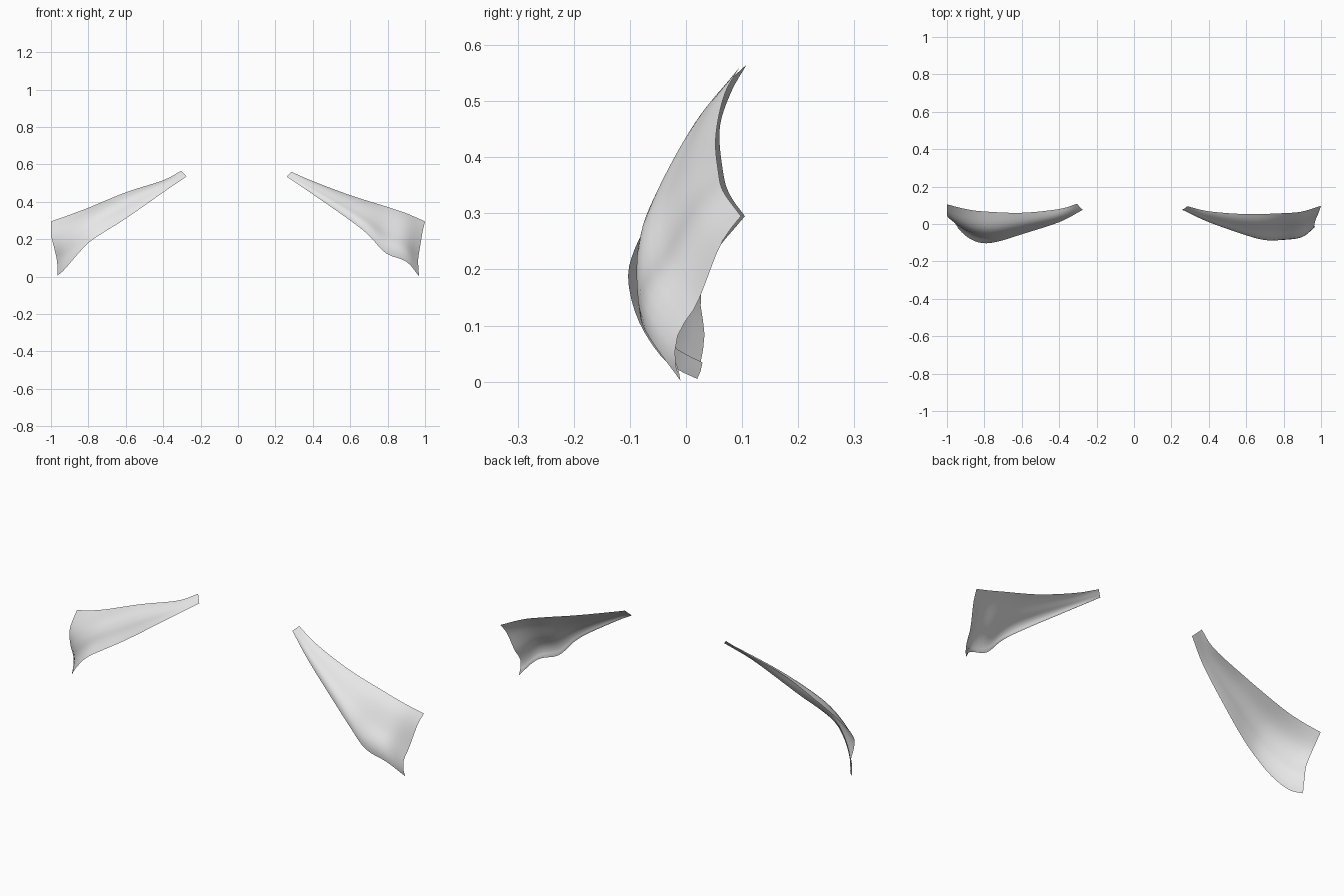
import bpy, bmesh
from mathutils import Vector

if "Cube" in bpy.data.objects:
    bpy.data.objects.remove(bpy.data.objects["Cube"])

NU, NV = 32, 12

mat = bpy.data.materials.new("light grey cloth")
mat.diffuse_color = (0.8, 0.8, 0.8, 1)
mat.use_nodes = True
mat.node_tree.nodes["Principled BSDF"].inputs["Base Color"].default_value = mat.diffuse_color


def curve(points):
    """Smooth curve through the points, evaluated by arc length 0..1."""
    p = [Vector(q) for q in points]
    e = [2 * p[0] - p[1]] + p + [2 * p[-1] - p[-2]]
    dense = []
    for i in range(1, len(e) - 2):
        a, b, c, d = e[i - 1:i + 3]
        for k in range(12):
            t = k / 12
            dense.append(0.5 * (2 * b + (c - a) * t + (2 * a - 5 * b + 4 * c - d) * t * t
                                + (3 * b - a - 3 * c + d) * t ** 3))
    dense.append(p[-1])
    acc = [0]
    for a, b in zip(dense, dense[1:]):
        acc.append(acc[-1] + (b - a).length)

    def at(t):
        s = t * acc[-1]
        for i in range(len(dense) - 1):
            if s <= acc[i + 1] + 1e-9:
                return dense[i].lerp(dense[i + 1], (s - acc[i]) / (acc[i + 1] - acc[i]))
        return dense[-1]
    return at


def sheet(name, f, nu, nv, flip):
    bm = bmesh.new()
    g = [[bm.verts.new(f(i / nu, j / nv)) for j in range(nv + 1)] for i in range(nu + 1)]
    for i in range(nu):
        for j in range(nv):
            q = [g[i][j], g[i + 1][j], g[i + 1][j + 1], g[i][j + 1]]
            bm.faces.new(q[::-1] if flip else q).smooth = True
    me = bpy.data.meshes.new(name)
    bm.to_mesh(me)
    bm.free()
    me.materials.append(mat)
    ob = bpy.data.objects.new(name, me)
    bpy.context.collection.objects.link(ob)


def panel(name, lower, upper, outer, flip):
    """Cloth panel spanned between its four edge curves, with a folded hem."""
    lo, up = curve(lower), curve(upper)
    inn, out = curve([lower[0], upper[0]]), curve([lower[-1]] + outer + [upper[-1]])
    side = -1 if flip else 1
    bulge = Vector((0.4 * side, -0.6, 0.6))

    def f(u, v):
        ruled = lo(u) * (1 - v) + up(u) * v + inn(v) * (1 - u) + out(v) * u
        corners = ((lo(0) * (1 - u) + lo(1) * u) * (1 - v)
                   + (up(0) * (1 - u) + up(1) * u) * v)
        return ruled - corners + bulge * (0.16 * u * (1 - u) * v * (1 - v))

    sheet(name + "_panel", f, NU, NV, flip)
    # hem turned to the back along the lower edge
    back = Vector((-0.001 * side, 0.003, -0.002))
    sheet(name + "_hem", lambda u, v: f(u, v * 0.1) + back * min(1, v * 2), NU, 2, not flip)


# right panel
panel("right",
      [(.26, .075, .535), (.4, .01, .44), (.6, -.06, .3), (.7, -.085, .22),
       (.79, -.083, .125), (.9, -.066, .08), (.968, -.01, .002)],
      [(.285, .095, .56), (.4, .068, .51), (.6, .053, .435), (.8, .058, .372),
       (.9, .067, .338), (1, .098, .295)],
      [(.965, -.02, .04), (.963, -.012, .09), (.97, .02, .14), (.988, .062, .245)], False)
# left panel
panel("left",
      [(-.275, .075, .535), (-.4, .01, .45), (-.6, -.055, .31), (-.72, -.092, .235),
       (-.8, -.103, .18), (-.87, -.083, .105), (-.93, -.035, .035), (-.966, .02, .005)],
      [(-.305, .108, .565), (-.4, .08, .515), (-.6, .06, .45), (-.8, .067, .368),
       (-.9, .08, .33), (-1, .105, .295)],
      [(-.967, .033, .08), (-.982, .026, .15), (-.999, .045, .22)], True)
